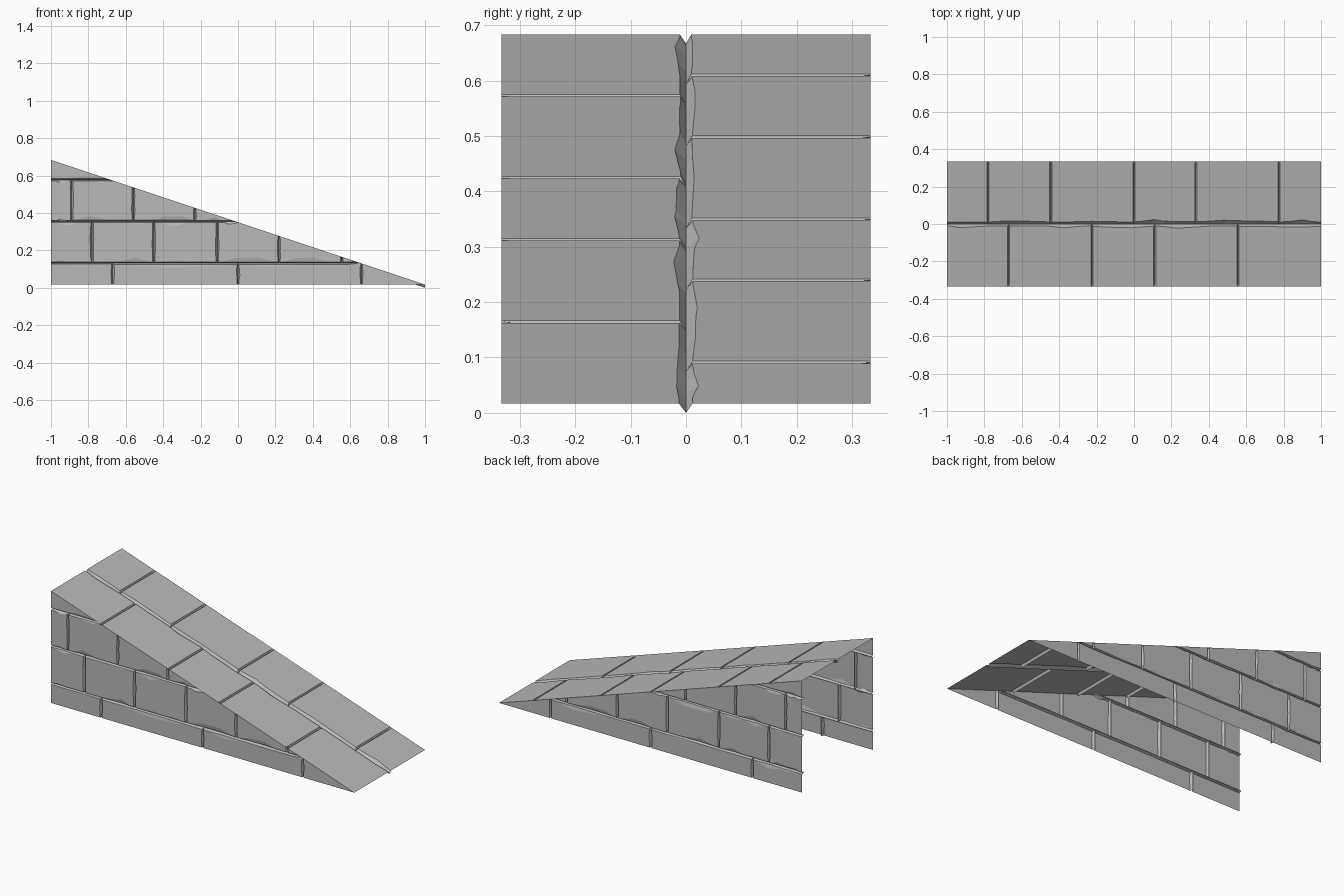
import bpy, random
from mathutils import Vector

if "Cube" in bpy.data.objects:
    bpy.data.objects.remove(bpy.data.objects["Cube"])

random.seed(4)
Z0, HALF, DEPTH, EPS = 1 / 60, 1 / 3, 1 / 60, 1e-4

stone = bpy.data.materials.new("grey_stone")
stone.diffuse_color = (0.49, 0.49, 0.49, 1)
stone.use_nodes = True
stone.node_tree.nodes["Principled BSDF"].inputs["Base Color"].default_value = stone.diffuse_color


def slope(x):
    return 0.35 - x / 3


def clip(poly):
    # keep the part of a wall block that lies under the ramp line
    out = []
    for a, b in zip(poly, poly[1:] + poly[:1]):
        da, db = slope(a.x) - a.y, slope(b.x) - b.y
        if da >= -EPS:
            out.append(a)
        if (da > EPS and db < -EPS) or (da < -EPS and db > EPS):
            out.append(a.lerp(b, da / (da - db)))
    return out


def rect(x0, x1, v0, v1):
    return [Vector(p) for p in ((x0, v0), (x1, v0), (x1, v1), (x0, v1))]


def meet(p, d, q, e):
    k = d.x * e.y - d.y * e.x
    return p + d * (((q - p).x * e.y - (q - p).y * e.x) / k)


def add_block(verts, faces, poly, border, crest, place, gaps, chips, dent):
    # one stone: flat face, shallow chips, then steep sides into the joints
    n = len(poly)
    dirs = [(poly[(i + 1) % n] - poly[i]).normalized() for i in range(n)]
    norms = [Vector((-d.y, d.x)) for d in dirs]
    flat = [abs(d.x) > 0.9 for d in dirs]
    free = [border((poly[i] + poly[(i + 1) % n]) / 2) for i in range(n)]
    base = [poly[i] + norms[i] * (0 if free[i] else gaps[flat[i]] * random.uniform(0.85, 1.15))
            for i in range(n)]
    inner = [meet(base[i - 1], dirs[i - 1], base[i], dirs[i]) for i in range(n)]

    def vert(p, depth):
        verts.append(place(p, depth))
        return len(verts) - 1

    outer_id = [vert(p, 0 if crest(p) else DEPTH) for p in poly]
    inner_id = [vert(p, 0) for p in inner]
    top = []
    for i in range(n):
        j = (i + 1) % n
        top.append(inner_id[i])
        if free[i]:
            continue
        amp = min(chips[flat[i]], (poly[j] - poly[i]).length * 0.08)
        low, rim, face = [outer_id[i]], [inner_id[i]], [inner_id[i]]
        ts = [0.05, random.uniform(0.2, 0.4), random.uniform(0.45, 0.6),
              random.uniform(0.65, 0.85), 0.95]
        for k, t in enumerate(ts):
            r = random.random() ** 1.5 if 0 < k < 4 else 0
            p = inner[i].lerp(inner[j], t)
            low.append(vert(poly[i].lerp(poly[j], t), DEPTH))
            face.append(vert(p + norms[i] * amp * r, 0))
            rim.append(vert(p, dent * r) if r and dent else face[-1])
        low.append(outer_id[j])
        rim.append(inner_id[j])
        face.append(inner_id[j])
        for a, b in ((low, rim), (rim, face)):
            for k in range(len(a) - 1):
                ids = list(dict.fromkeys((a[k], a[k + 1], b[k + 1], b[k])))
                if len(ids) > 2:
                    faces.append(ids)
        top.extend(face[1:-1])
    faces.append(top)


def make_panel(name, blocks, border, crest, place, gaps, chips, dent, flip=False):
    # gaps and chips hold (cross joints, long joints)
    verts, faces = [], []
    for poly in blocks:
        if len(poly) > 2:
            add_block(verts, faces, poly, border, crest, place, gaps, chips, dent)
    if flip:
        faces = [f[::-1] for f in faces]
    mesh = bpy.data.meshes.new(name)
    mesh.from_pydata(verts, [], faces)
    mesh.materials.append(stone)
    mesh.update()
    bpy.context.collection.objects.link(bpy.data.objects.new(name, mesh))


def row(cuts, v0, v1):
    xs = [-1] + cuts + [1]
    return [rect(a, b, v0, v1) for a, b in zip(xs, xs[1:])]


# side walls: staggered courses cut off by the ramp line
courses = [([-0.67, 0, 0.66], Z0, 0.132), ([-0.78, -0.45, -0.11, 0.22, 0.555], 0.132, 0.355),
           ([-0.89, -0.56, -0.23], 0.355, 0.577), ([], 0.577, 0.7)]
wall_blocks = [clip(b) for c in courses for b in row(*c)]


def on_slope(p):
    return abs(slope(p.x) - p.y) < EPS


def wall_border(p):
    return on_slope(p) or p.y < Z0 + EPS or p.x < -1 + EPS


for side, name in ((-1, "front_wall"), (1, "back_wall")):
    make_panel(name, wall_blocks, wall_border, on_slope,
               lambda p, d, s=side: (p.x, s * (HALF - d), p.y),
               (0.006, 0.006), (0.004, 0.032), 0.006, side > 0)


# sloping deck: two rows of slabs with a groove along the middle
def on_side(p):
    return abs(p.y) > HALF - EPS


slabs = (row([-0.67, -0.225, 0.11, 0.555], -HALF, 0)
         + row([-0.78, -0.445, 0, 0.33, 0.775], 0, HALF))
make_panel("ramp_deck", slabs, lambda p: on_side(p) or abs(p.x) > 1 - EPS, on_side,
           lambda p, d: (p.x, p.y, slope(p.x) - d), (0.006, 0.011), (0, 0.012), 0)
